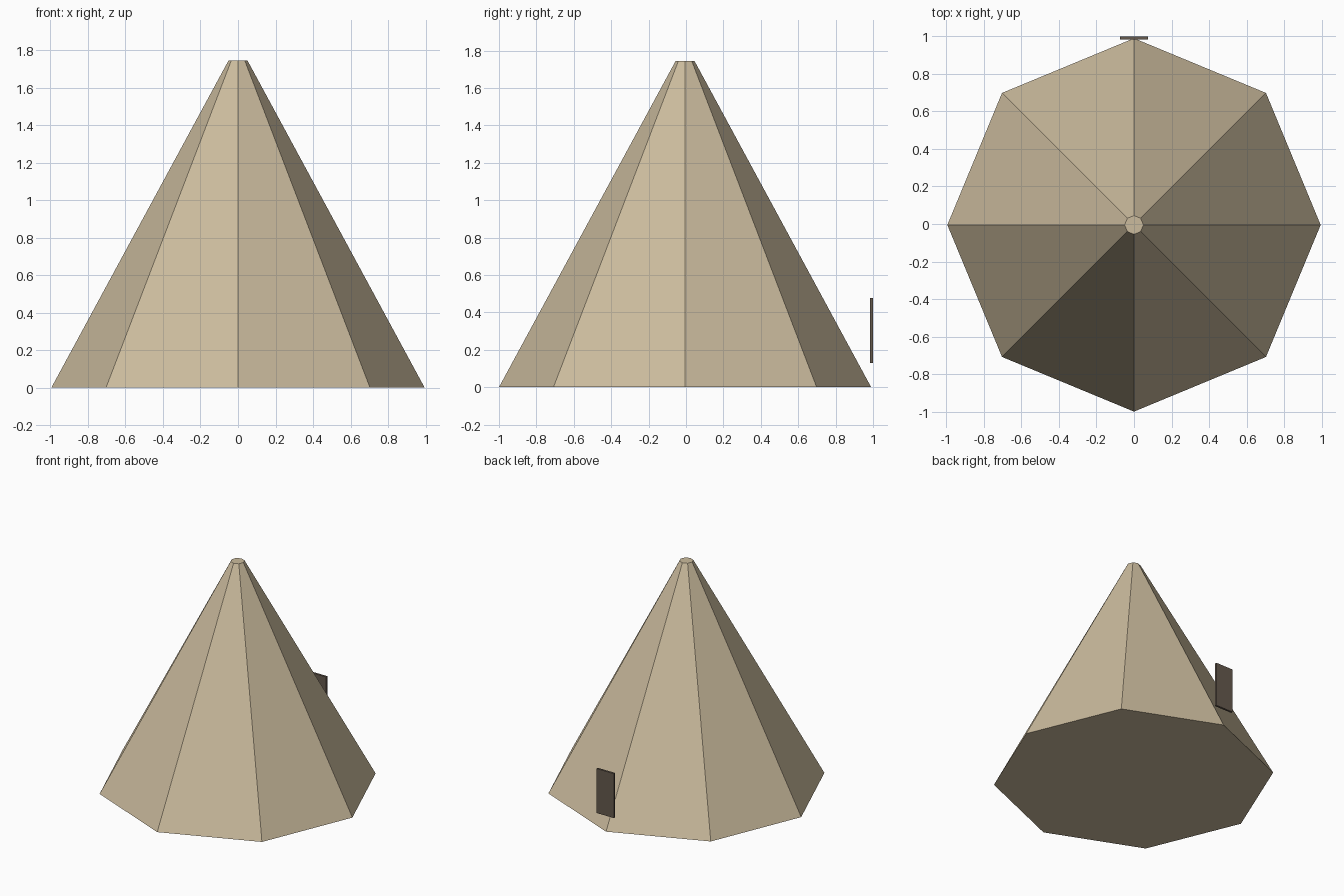
import bpy
from math import pi

if "Cube" in bpy.data.objects:
    bpy.data.objects.remove(bpy.data.objects["Cube"])

R, H = 0.995, 1.745


def material(name, color):
    m = bpy.data.materials.new(name)
    m.diffuse_color = (*color, 1)
    m.use_nodes = True
    m.node_tree.nodes["Principled BSDF"].inputs["Base Color"].default_value = m.diffuse_color
    return m


# Eight-sided canvas cone with a small flat top, corners on the axes
bpy.ops.mesh.primitive_cone_add(vertices=8, radius1=R, radius2=0.05, depth=H,
                                location=(0, R - 1, H / 2))
tent = bpy.context.object
tent.name = "tent_canvas"
tent.data.materials.append(material("canvas", (0.6, 0.5, 0.34)))

# Thin upright door flap at the back
bpy.ops.mesh.primitive_cube_add(size=1, location=(0, 0.992, 0.304))
flap = bpy.context.object
flap.name = "door_flap"
flap.scale = (0.149, 0.016, 0.348)
bpy.ops.object.transform_apply(location=False, rotation=False, scale=True)
flap.data.materials.append(material("dark_canvas", (0.13, 0.1, 0.075)))
